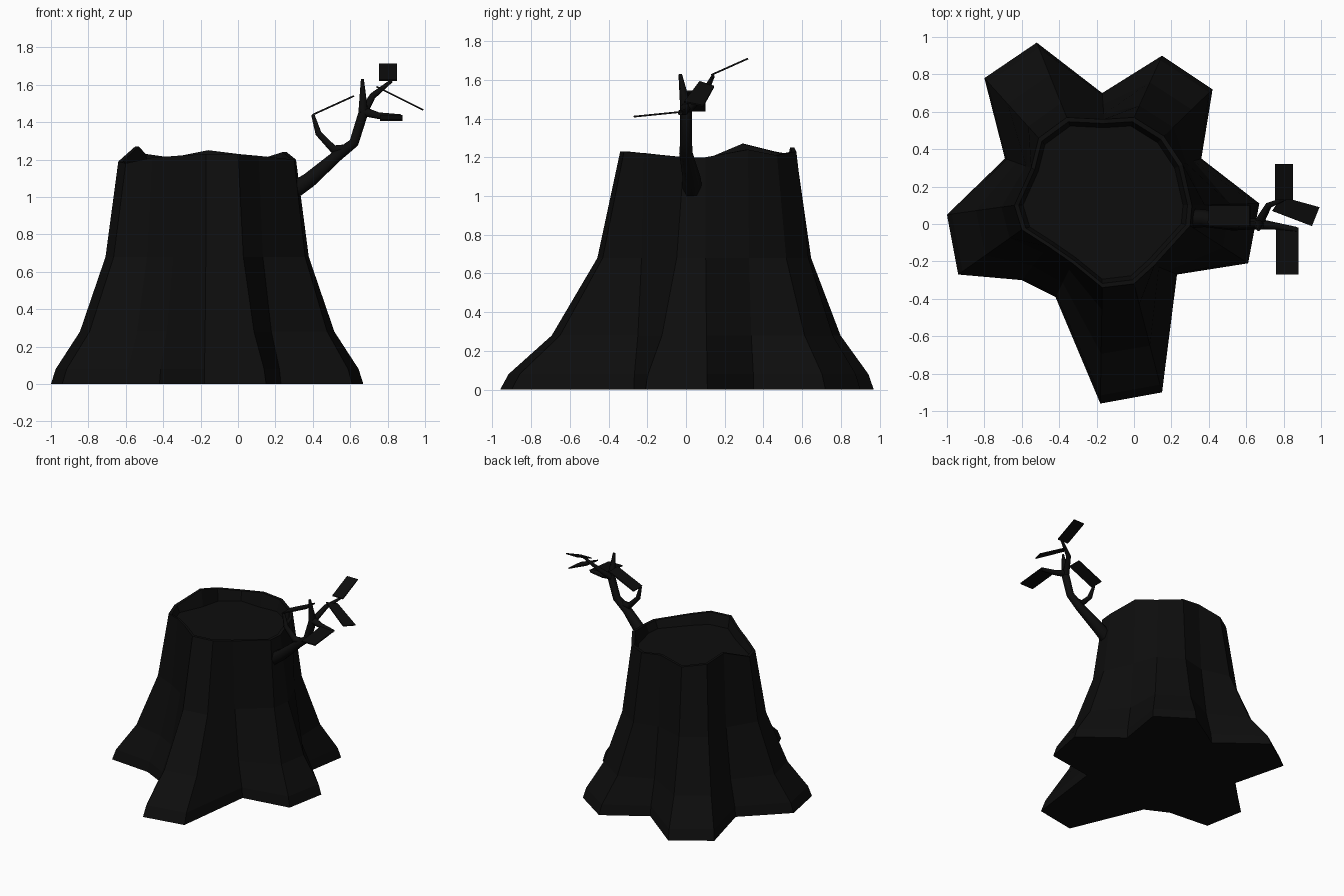
import bpy, bmesh
from mathutils import Vector

if "Cube" in bpy.data.objects:
    bpy.data.objects.remove(bpy.data.objects["Cube"])


def make_material(name, colour):
    mat = bpy.data.materials.new(name)
    mat.use_nodes = True
    mat.diffuse_color = colour
    bsdf = next(n for n in mat.node_tree.nodes if n.type == 'BSDF_PRINCIPLED')
    bsdf.inputs["Base Color"].default_value = colour
    return mat


charred = make_material("charred black", (0.004, 0.004, 0.004, 1))


def add_mesh(name, bm):
    bmesh.ops.recalc_face_normals(bm, faces=bm.faces[:])
    mesh = bpy.data.meshes.new(name)
    bm.to_mesh(mesh)
    bm.free()
    mesh.materials.append(charred)
    obj = bpy.data.objects.new(name, mesh)
    bpy.context.collection.objects.link(obj)
    return obj


# Stump: root outline on the ground, and the matching jagged rim
roots = [(.67, .11), (.36, .35), (.42, .72), (.15, .9), (-.17, .7), (-.52, .97),
         (-.8, .78), (-.69, .35), (-1, .05), (-.94, -.27), (-.6, -.3), (-.42, -.39),
         (-.18, -.96), (.15, -.9), (.23, -.27), (.61, -.21)]
rim = [(.31, .1, 1.2), (.26, .32, 1.24), (.16, .47, 1.21), (0, .57, 1.23),
       (-.16, .56, 1.25), (-.36, .57, 1.21), (-.51, .46, 1.23), (-.55, .3, 1.27),
       (-.64, .1, 1.19), (-.6, -.03, 1.18), (-.46, -.12, 1.21), (-.33, -.21, 1.22),
       (-.17, -.34, 1.23), (0, -.32, 1.23), (.11, -.22, 1.22), (.3, -.01, 1.2)]
centre = Vector((-.17, .11, 0))


def flared_ring(z, flare):
    return [Vector((t[0], t[1], z)).lerp(Vector((r[0], r[1], z)), flare)
            for r, t in zip(roots, rim)]


def inset_ring(scale, z=None):
    ring = []
    for t in rim:
        p = centre + (Vector(t) - centre) * scale
        p.z = t[2] if z is None else z
        ring.append(p)
    return ring


rings = [flared_ring(z, f) for z, f in ((0, 1), (.08, .93), (.28, .57), (.68, .19))]
rings += [inset_ring(1), inset_ring(.95), inset_ring(.9, 1.14)]
bm = bmesh.new()
loops = [[bm.verts.new(p) for p in ring] for ring in rings]
for low, high in zip(loops, loops[1:]):
    for i in range(len(low)):
        j = (i + 1) % len(low)
        bm.faces.new((low[i], low[j], high[j], high[i]))
bm.faces.new(loops[0][::-1])
bm.faces.new(loops[-1])
add_mesh("stump", bm)


# Branch and twigs: tapered tubes along (x, y, z, radius) points
def tube(name, points):
    curve = bpy.data.curves.new(name, 'CURVE')
    curve.dimensions = '3D'
    curve.bevel_depth = 1
    curve.bevel_resolution = 1
    curve.use_fill_caps = True
    spline = curve.splines.new('POLY')
    spline.points.add(len(points) - 1)
    for point, (x, y, z, radius) in zip(spline.points, points):
        point.co = (x, y, z, 1)
        point.radius = radius
    curve.materials.append(charred)
    obj = bpy.data.objects.new(name, curve)
    bpy.context.collection.objects.link(obj)
    bpy.ops.object.select_all(action='DESELECT')
    obj.select_set(True)
    bpy.context.view_layer.objects.active = obj
    bpy.ops.object.convert(target='MESH')


tube("branch", [(.26, .03, 1.01, .055), (.38, .03, 1.09, .047), (.53, 0, 1.22, .035),
                (.62, 0, 1.29, .03), (.67, 0, 1.45, .03), (.665, -.03, 1.63, .009)])
tube("inner_twig", [(.58, 0, 1.26, .025), (.51, 0, 1.255, .026),
                    (.43, 0, 1.34, .019), (.4, .01, 1.44, .01)])
tube("outer_twig", [(.66, 0, 1.46, .03), (.75, -.01, 1.435, .02), (.87, -.03, 1.43, .014)])
tube("upper_twig", [(.67, .01, 1.45, .025), (.72, .1, 1.54, .018), (.82, .14, 1.62, .009)])


# Leaves: thin flat plates at the twig ends
def leaf(name, corners):
    bm = bmesh.new()
    bm.faces.new([bm.verts.new(c) for c in corners])
    obj = add_mesh(name, bm)
    solid = obj.modifiers.new("thickness", 'SOLIDIFY')
    solid.thickness = .009
    solid.offset = 0


leaf("top_leaf", [(.755, .13, 1.625), (.85, .13, 1.625), (.85, .32, 1.71), (.755, .32, 1.71)])
leaf("outer_leaf", [(.79, .145, 1.565), (.99, .09, 1.465), (.95, -.01, 1.485), (.74, .07, 1.59)])
leaf("front_leaf", [(.76, -.27, 1.41), (.88, -.27, 1.41), (.88, -.02, 1.435), (.76, -.02, 1.435)])
leaf("inner_leaf", [(.4, -.01, 1.44), (.4, .1, 1.44), (.62, .1, 1.54), (.62, -.01, 1.54)])
